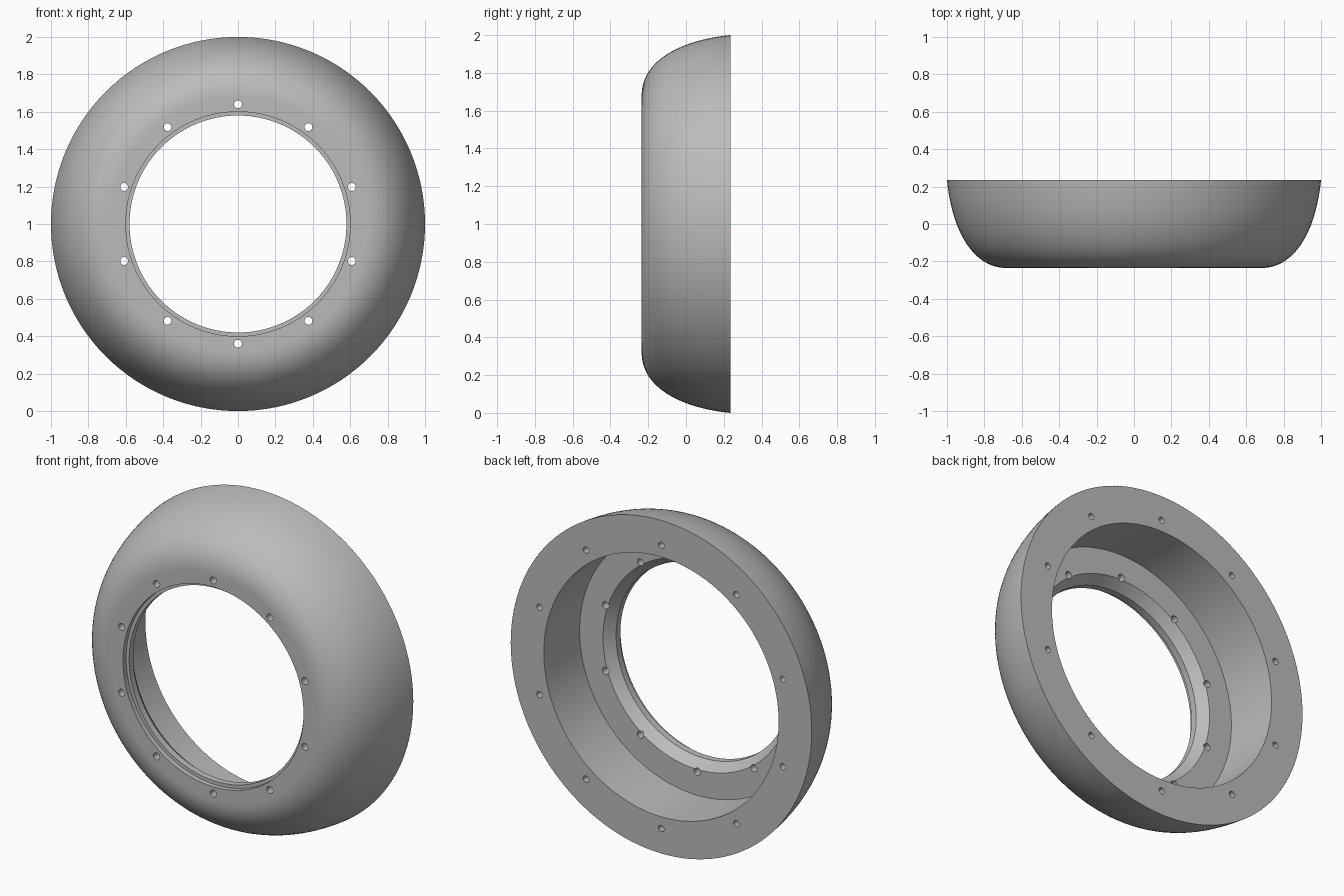
import bpy, bmesh, math
from mathutils import Matrix, Vector
from mathutils.geometry import interpolate_bezier

cube = bpy.data.objects.get("Cube")
if cube:
    bpy.data.objects.remove(cube, do_unlink=True)

SEGMENTS = 128
HALF = 0.235          # half of the ring depth
CENTRE = Vector((0, 0, 1))

grey = bpy.data.materials.new("plain grey")
grey.use_nodes = True
colour = (0.5, 0.5, 0.5, 1)
grey.diffuse_color = colour
grey.node_tree.nodes["Principled BSDF"].inputs["Base Color"].default_value = colour


def make_object(name, bm):
    bmesh.ops.recalc_face_normals(bm, faces=bm.faces)
    mesh = bpy.data.meshes.new(name)
    bm.to_mesh(mesh)
    bm.free()
    mesh.materials.append(grey)
    obj = bpy.data.objects.new(name, mesh)
    bpy.context.collection.objects.link(obj)
    return obj


def lathe(name, profile):
    """Revolve a closed (radius, y) profile about the front-to-back axis."""
    bm = bmesh.new()
    verts = [bm.verts.new((r, y, CENTRE.z)) for r, y in profile]
    edges = [bm.edges.new((v, verts[i - 1])) for i, v in enumerate(verts)]
    bmesh.ops.spin(bm, geom=verts + edges, cent=CENTRE, axis=(0, 1, 0),
                   angle=math.tau, steps=SEGMENTS, use_merge=True)
    bmesh.ops.remove_doubles(bm, verts=bm.verts, dist=1e-5)
    return make_object(name, bm)


def hole_circle(bm, ring_radius, hole_radius, y_start, y_end, count=10):
    """Add a circle of pins that will be cut out as holes."""
    for i in range(count):
        a = math.tau * i / count
        spot = CENTRE + Vector((ring_radius * math.sin(a), (y_start + y_end) / 2,
                                ring_radius * math.cos(a)))
        bmesh.ops.create_cone(
            bm, cap_ends=True, segments=24, radius1=hole_radius,
            radius2=hole_radius, depth=y_end - y_start,
            matrix=Matrix.Translation(spot) @ Matrix.Rotation(math.pi / 2, 4, "X"))


# Rounded outer shell, from the back rim to the flat front face
shell = [(p.x, p.y) for p in interpolate_bezier(
    Vector((1, HALF)), Vector((0.975, -0.02)),
    Vector((0.87, -HALF)), Vector((0.68, -HALF)), 28)]

# Front recess, narrow lip, bevel, shelf and wide back recess
bore = [(0.60, -HALF), (0.60, -0.205), (0.58, -0.205), (0.58, -0.165),
        (0.625, -0.105), (0.78, -0.105), (0.78, HALF)]
ring = lathe("ring_housing", shell + bore)

# Through holes at the front and blind holes in the back rim
bm = bmesh.new()
hole_circle(bm, 0.64, 0.021, -0.3, 0)
hole_circle(bm, 0.85, 0.019, 0.115, 0.3)
cutter = make_object("hole_cutter", bm)
cutter.hide_render = True

cut = ring.modifiers.new("screw_holes", "BOOLEAN")
cut.operation = "DIFFERENCE"
cut.solver = "EXACT"
cut.object = cutter

bpy.ops.object.select_all(action="DESELECT")
bpy.context.view_layer.objects.active = ring
ring.select_set(True)
bpy.ops.object.modifier_apply(modifier=cut.name)
bpy.data.objects.remove(cutter, do_unlink=True)
bpy.ops.object.shade_smooth_by_angle(angle=math.radians(25))
